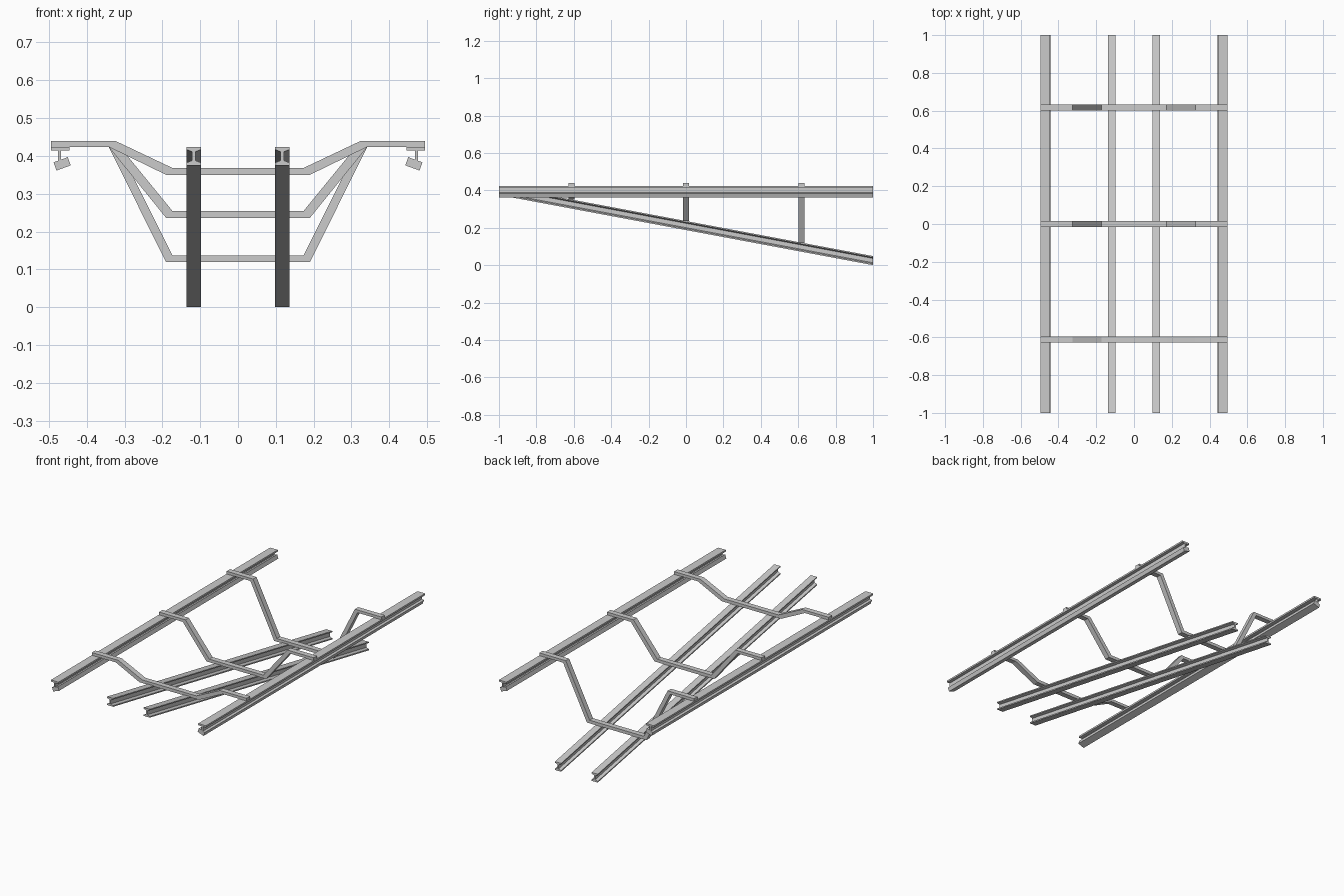
import bpy, bmesh
from math import cos, sin, radians

if "Cube" in bpy.data.objects:
    bpy.data.objects.remove(bpy.data.objects["Cube"])


def extrude(name, profile, y0, y1, dz=0.0):
    """Extrude an x/z outline along y; dz shears the far end vertically."""
    bm = bmesh.new()
    near = [bm.verts.new((x, y0, z)) for x, z in profile]
    far = [bm.verts.new((x, y1, z + dz)) for x, z in profile]
    n = len(profile)
    bm.faces.new(near)
    bm.faces.new(far[::-1])
    for i in range(n):
        j = (i + 1) % n
        bm.faces.new((near[i], far[i], far[j], near[j]))
    bmesh.ops.recalc_face_normals(bm, faces=bm.faces)
    mesh = bpy.data.meshes.new(name)
    bm.to_mesh(mesh)
    bm.free()
    obj = bpy.data.objects.new(name, mesh)
    bpy.context.collection.objects.link(obj)
    return obj


def box(x0, x1, z0, z1):
    return [(x0, z0), (x1, z0), (x1, z1), (x0, z1)]


# Half outline of the tapered I-beam used by the sloping rails
half = [(0.0195, 0.0), (0.0195, 0.007), (0.004, 0.013),
        (0.004, 0.036), (0.0195, 0.042), (0.0195, 0.0485)]

for side, s in (("left", -1), ("right", 1)):
    # Sloping inner rail
    beam = half + [(-x, z) for x, z in reversed(half)]
    extrude(f"inner_rail_{side}", [(x + s * 0.117, z + 0.375) for x, z in beam],
            -1, 1, -0.375)

    # Level outer rail: top flange, web, tilted running head
    def mir(p):
        return [(s * x, z) for x, z in p]
    extrude(f"outer_flange_{side}", mir(box(0.446, 0.495, 0.414, 0.424)), -1, 1)
    extrude(f"outer_web_{side}", mir(box(0.468, 0.476, 0.380, 0.415)), -1, 1)
    c, t = cos(radians(20)), sin(radians(20))
    head = [(0.465 + x * c + z * t, 0.379 - x * t + z * c)
            for x, z in box(-0.020, 0.020, -0.0115, 0.0115)]
    extrude(f"outer_head_{side}", mir(head), -1, 1)

# Bent cross ties, each dropping to the height of the sloping rails
for name, y, z in (("front", -0.612, 0.350), ("middle", 0.0, 0.236), ("back", 0.617, 0.119)):
    top = [(0.494, 0.440), (0.325, 0.440), (0.173, z + 0.018)]
    low = [(0.190, z), (0.342, 0.424), (0.494, 0.424)]
    outline = ([(-x, v) for x, v in top] + top[::-1] + low[::-1]
               + [(-x, v) for x, v in low])
    extrude(f"cross_tie_{name}", outline, y - 0.0155, y + 0.0155)
